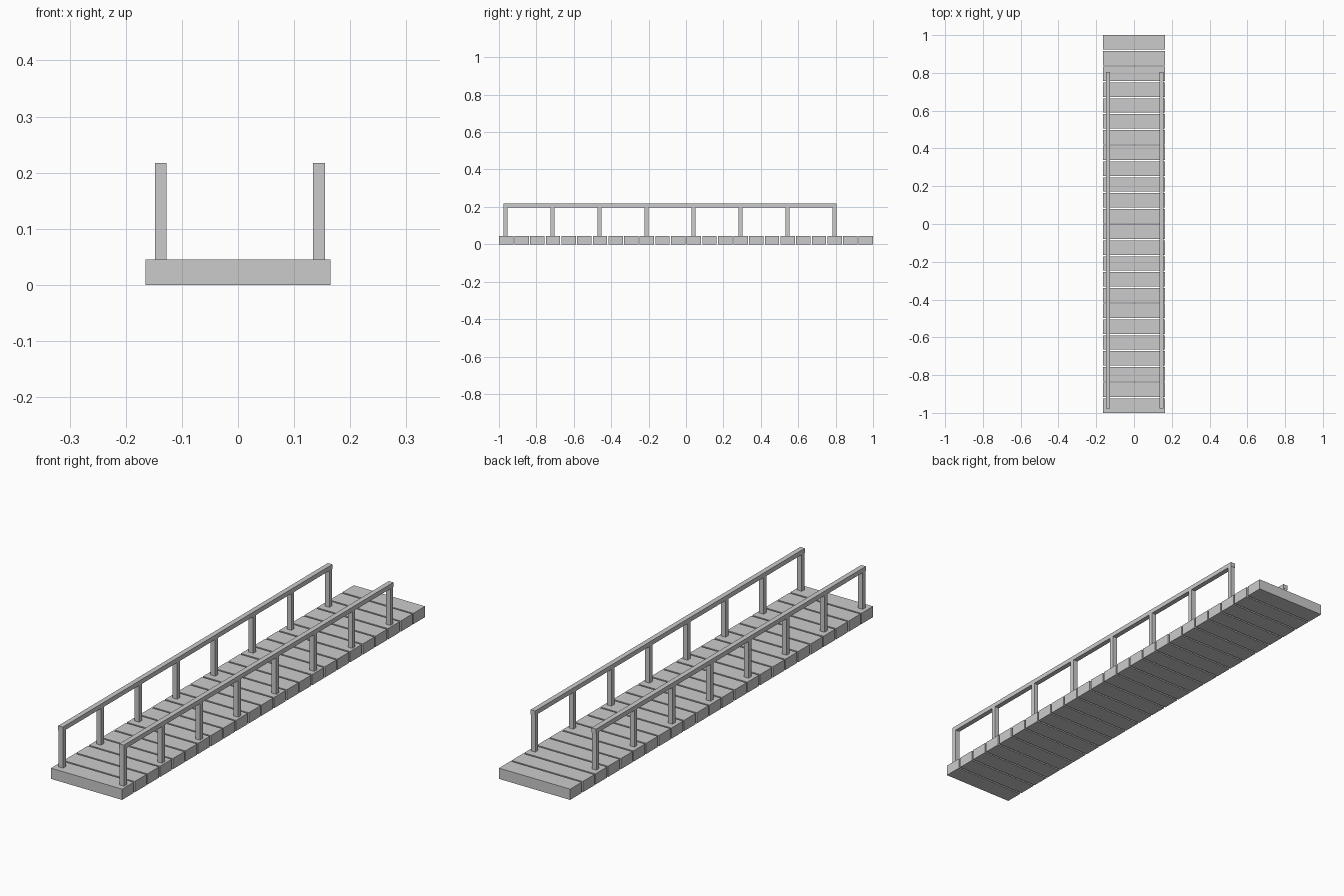
import bpy

if "Cube" in bpy.data.objects:
    bpy.data.objects.remove(bpy.data.objects["Cube"])

PLANKS, PLANK_W, LENGTH = 24, 0.0765, 2.0
DECK_HALF, DECK_TOP = 0.1645, 0.045
POSTS, POST_START, POST_STEP = 8, -0.965, 0.2513
RAIL_BOTTOM, RAIL_TOP = 0.198, 0.217
THICK = 0.021


def box(name, x, y, z):
    """Box spanning the (min, max) pairs x, y, z."""
    verts = [(a, b, c) for a in x for b in y for c in z]
    faces = [(0, 1, 3, 2), (4, 6, 7, 5), (0, 4, 5, 1),
             (2, 3, 7, 6), (0, 2, 6, 4), (1, 5, 7, 3)]
    mesh = bpy.data.meshes.new(name)
    mesh.from_pydata(verts, [], faces)
    obj = bpy.data.objects.new(name, mesh)
    bpy.context.collection.objects.link(obj)
    return obj


# Deck of evenly spaced planks
pitch = (LENGTH - PLANK_W) / (PLANKS - 1)
for i in range(PLANKS):
    y = -LENGTH / 2 + i * pitch
    box(f"deck_plank_{i + 1}", (-DECK_HALF, DECK_HALF), (y, y + PLANK_W), (0, DECK_TOP))

# Posts and handrail on each side
for side, cx in (("left", -0.1375), ("right", 0.1445)):
    x = (cx - THICK / 2, cx + THICK / 2)
    for i in range(POSTS):
        y = POST_START + i * POST_STEP
        box(f"{side}_post_{i + 1}", x, (y - 0.0095, y + 0.0095), (DECK_TOP, RAIL_BOTTOM))
    end = POST_START + (POSTS - 1) * POST_STEP
    box(f"{side}_handrail", x, (POST_START - 0.0105, end + 0.0105), (RAIL_BOTTOM, RAIL_TOP))
